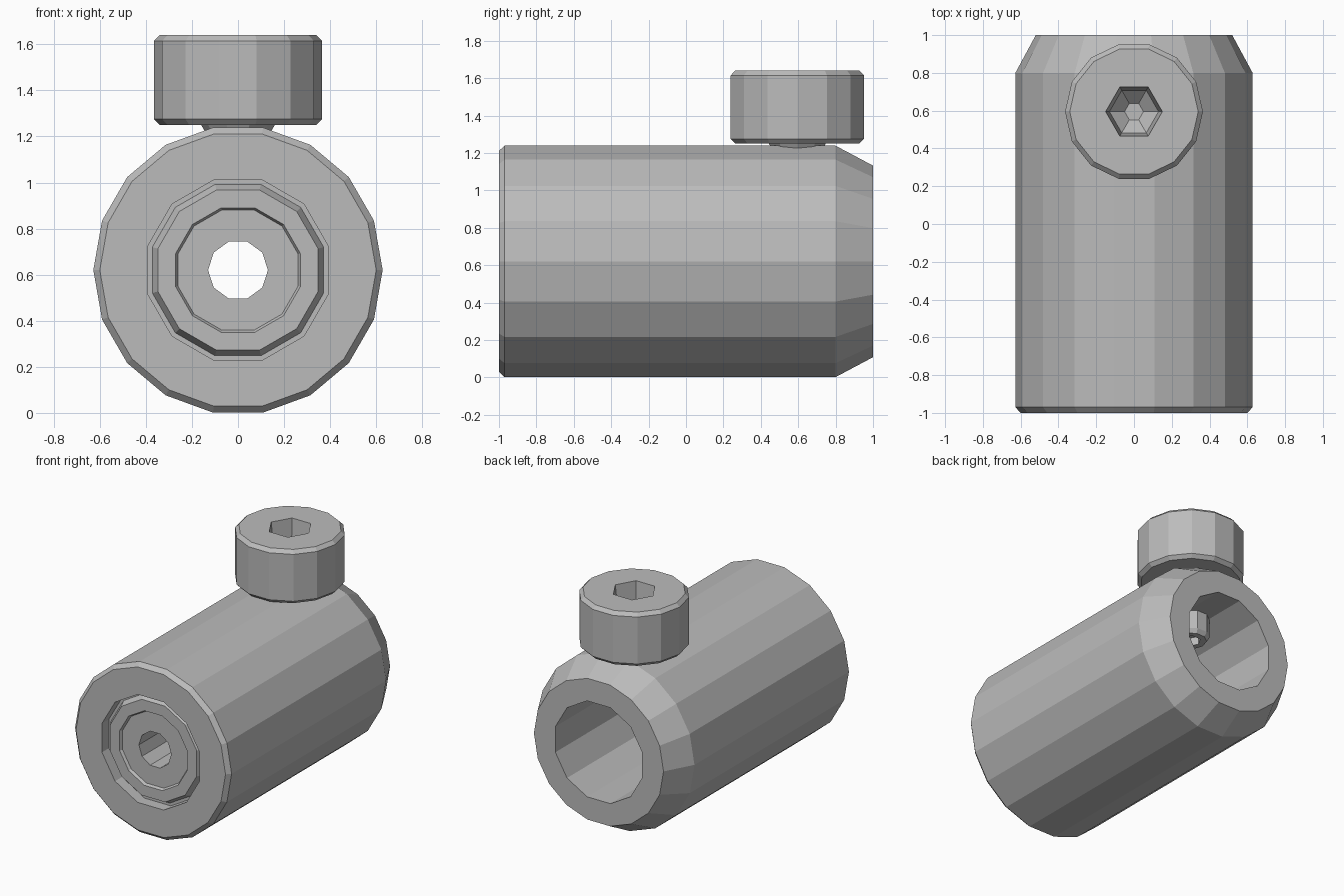
import bpy, bmesh
from math import sin, cos, pi
from mathutils import Vector

cube = bpy.data.objects.get("Cube")
if cube:
    bpy.data.objects.remove(cube, do_unlink=True)

steel = bpy.data.materials.new("grey steel")
steel.use_nodes = True
GREY = (0.5, 0.5, 0.5, 1)
steel.diffuse_color = GREY
steel.node_tree.nodes["Principled BSDF"].inputs["Base Color"].default_value = GREY


def lathe(name, profile, place, closed=False):
    """Turn (radius, position, sides) rings; place maps a local point to the model."""
    bm = bmesh.new()
    rings = []
    for r, h, n in profile:
        angles = [-pi / 2 + 2 * pi * (k + 0.5) / n for k in range(n)]
        rings.append([bm.verts.new(place(r * cos(a), r * sin(a), h)) for a in angles])
    pairs = list(zip(rings, rings[1:]))
    if closed:
        pairs.append((rings[-1], rings[0]))
    for a, b in pairs:
        n, m, i, j = len(a), len(b), 0, 0
        # Walk both rings together so they may have different side counts
        while i < n or j < m:
            step_a, step_b = (i + 1) * m <= (j + 1) * n, (j + 1) * n <= (i + 1) * m
            face = [a[i % n]]
            if step_a:
                i += 1
                face.append(a[i % n])
            face.append(b[(j + step_b) % m])
            if step_b:
                face.append(b[j % m])
                j += 1
            bm.faces.new(face)
    if not closed:
        bm.faces.new(rings[0])
        bm.faces.new(rings[-1])
    bmesh.ops.recalc_face_normals(bm, faces=bm.faces)
    mesh = bpy.data.meshes.new(name)
    bm.to_mesh(mesh)
    bm.free()
    mesh.materials.append(steel)
    obj = bpy.data.objects.new(name, mesh)
    bpy.context.collection.objects.link(obj)
    return obj


# Hollow barrel: chamfered shell, rear bore, small through hole, grooved front
OUT, BORE, HOLE = 18, 12, 10
barrel = [
    (0.60, -1.0, OUT), (0.628, -0.97, OUT), (0.628, 0.8, OUT), (0.52, 1.0, OUT),
    (0.36, 1.0, BORE), (0.36, -0.6, BORE),
    (0.13, -0.6, HOLE), (0.13, -0.95, HOLE),
    (0.27, -0.95, BORE), (0.28, -0.97, BORE), (0.36, -0.97, BORE),
    (0.385, -0.92, BORE), (0.405, -0.92, BORE), (0.405, -1.0, BORE),
]
lathe("barrel", barrel, lambda u, v, h: Vector((u, h, 0.62 + v)), closed=True)

# Clamp screw: tip recess, shank, bevelled head and six-sided socket
HEAD, SHANK, HEX = 14, 10, 6
screw = [
    (0.07, 0.86, HEX), (0.07, 0.80, HEX), (0.11, 0.80, SHANK), (0.13, 0.83, SHANK),
    (0.13, 1.2, SHANK), (0.16, 1.25, SHANK),
    (0.34, 1.25, HEAD), (0.365, 1.275, HEAD), (0.365, 1.615, HEAD), (0.34, 1.64, HEAD),
    (0.15, 1.64, HEX), (0.13, 1.45, HEX), (0.05, 1.38, HEX),
]
lathe("clamp_screw", screw, lambda u, v, h: Vector((u, 0.595 + v, h)))
